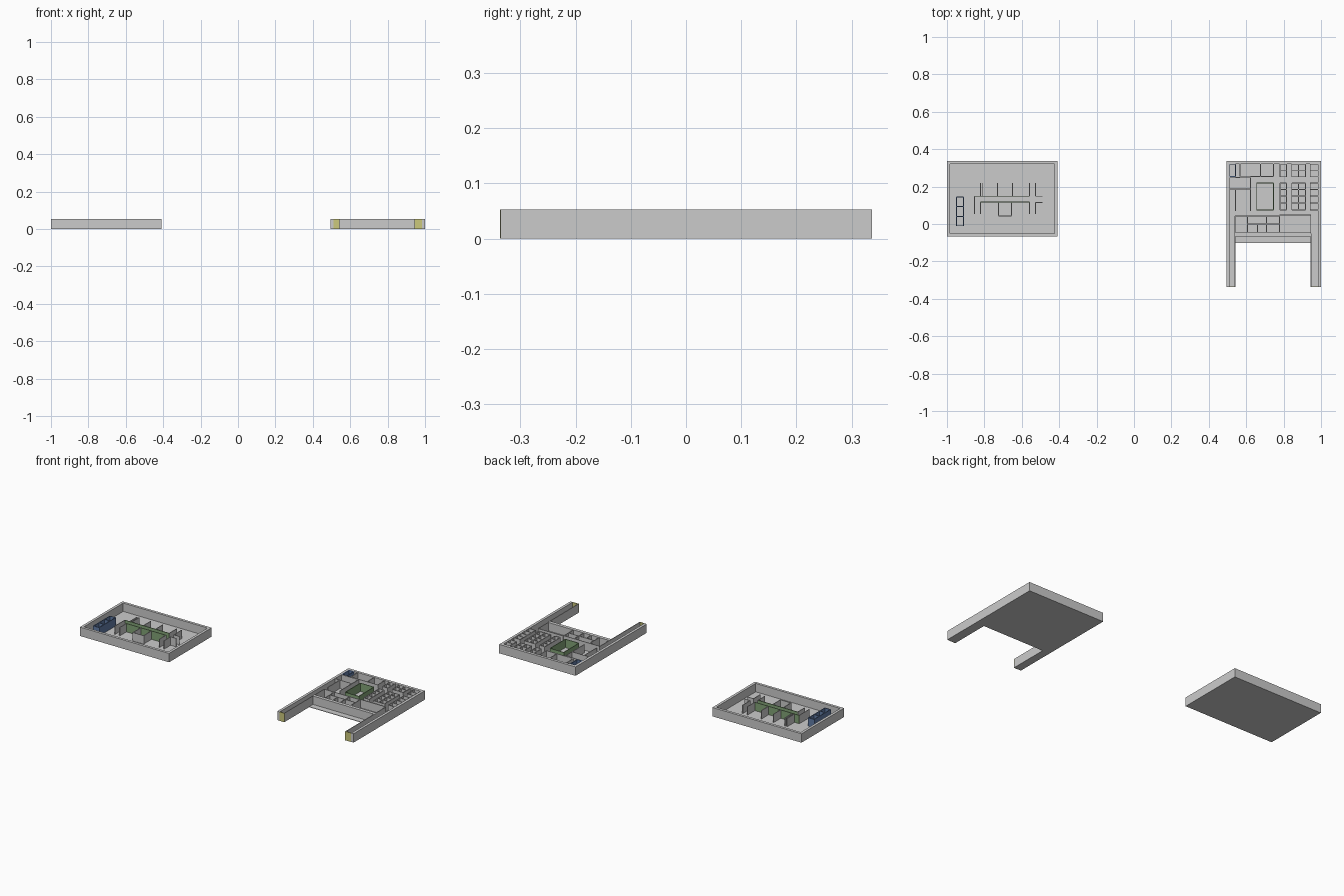
import bpy, bmesh

if "Cube" in bpy.data.objects:
    bpy.data.objects.remove(bpy.data.objects["Cube"])

H = 0.053      # wall height
F = 0.003      # floor thickness
T = 0.004      # partition thickness
W = 0.016      # outer wall thickness


def material(name, color):
    m = bpy.data.materials.new(name)
    m.diffuse_color = color
    m.use_nodes = True
    m.node_tree.nodes["Principled BSDF"].inputs["Base Color"].default_value = m.diffuse_color
    return m


green = material("green", (0.22, 0.36, 0.18, 1))
blue = material("blue", (0.12, 0.2, 0.38, 1))
yellow = material("yellow", (0.6, 0.58, 0.2, 1))


def boxes(name, items, z0, z1, mat=None):
    """One object made from boxes given as (x0, x1, y0, y1)."""
    bm = bmesh.new()
    for x0, x1, y0, y1 in items:
        for v in bmesh.ops.create_cube(bm, size=1)["verts"]:
            v.co.x = x0 if v.co.x < 0 else x1
            v.co.y = y0 if v.co.y < 0 else y1
            v.co.z = z0 if v.co.z < 0 else z1
    me = bpy.data.meshes.new(name)
    bm.to_mesh(me)
    bm.free()
    ob = bpy.data.objects.new(name, me)
    bpy.context.collection.objects.link(ob)
    if mat:
        me.materials.append(mat)
    return ob


def v(x, y0, y1):
    return (x - T / 2, x + T / 2, y0, y1)


def h(y, x0, x1):
    return (x0, x1, y - T / 2, y + T / 2)


def ring(x0, x1, y0, y1):
    return [v(x0, y0, y1), v(x1, y0, y1), h(y0, x0, x1), h(y1, x0, x1)]


def shell(x0, x1, y0, y1):
    return [(x0, x0 + W, y0, y1), (x1 - W, x1, y0, y1),
            (x0 + W, x1 - W, y0, y0 + W), (x0 + W, x1 - W, y1 - W, y1)]


# Left building
B = 0.337      # back edge
boxes("left_floor", [(-1, -0.41, -0.066, B)], 0, F)
boxes("left_outer_walls", shell(-1, -0.41, -0.066, B), F, H)
boxes("left_blue_room", ring(-0.949, -0.912, -0.01, 0.145)
      + [h(y, -0.949, -0.912) for y in (0.04, 0.093)], F, H, blue)
boxes("left_green_corridor", [h(0.148, -0.853, -0.559), h(0.118, -0.821, -0.559)], F, H, green)
walls = [v(x, 0.15, 0.219) for x in (-0.821, -0.808, -0.73, -0.65, -0.559, -0.527)]
walls += [v(x, 0.053, 0.118) for x in (-0.821, -0.559, -0.527)]
walls += [v(-0.853, 0.053, 0.148), h(0.146, -0.527, -0.489), h(0.115, -0.527, -0.489)]
walls += [v(-0.725, 0.043, 0.118), v(-0.655, 0.043, 0.118), h(0.043, -0.725, -0.655)]
boxes("left_partitions", walls, F, H)

# Right building floor and outer walls, with two arms reaching forward
L, R, A0, A1, N = 0.495, 1.0, 0.542, 0.945, -0.336
boxes("right_floor", [(L, R, -0.102, B), (L, A0, N, -0.102), (A1, R, N, -0.102)], 0, F)
boxes("right_outer_walls", [
    (L, L + W, N, B), (R - W, R, N, B), (L + W, R - W, B - W, B),
    (A0, A1, -0.066, -0.05)], F, H)
boxes("arm_inner_walls", [(A0 - T, A0, N, -0.05), (A1, A1 + T, N, -0.05)], F, H)
boxes("arm_end_doors", [(L + W, A0, N - 0.001, N + 0.003),
                        (A1, R - W, N - 0.001, N + 0.003)], 0, H, yellow)

# Right building rooms
boxes("right_blue_room", ring(0.511, 0.543, 0.254, 0.319), F, H, blue)
boxes("right_green_room", ring(0.656, 0.746, 0.075, 0.219), F, H, green)
walls = [v(x, 0.254, 0.321) for x in (0.567, 0.676, 0.746)]
walls += [h(0.254, 0.567, 0.746), h(0.249, 0.511, 0.623), h(0.187, 0.511, 0.623),
          v(0.623, 0.07, 0.249), v(0.543, 0.07, 0.187)]
walls += [v(x, -0.05, 0.043) for x in (0.54, 0.607, 0.709, 0.778)]
walls += [h(0.043, 0.54, 0.778), h(0.0, 0.607, 0.778), v(0.66, -0.05, 0.0),
          h(0.048, 0.778, A1), v(A1, -0.05, 0.048), h(-0.048, 0.54, A1)]
boxes("right_partitions", walls, F, H)

# Cell blocks: four columns of small rooms, split by a cross passage
cells = []
for rows in ((0.252, 0.287, 0.321), (0.075, 0.112, 0.15, 0.185, 0.219)):
    for x in (0.78, 0.815, 0.844, 0.88, 0.917, 0.942):
        cells.append(v(x, rows[0], rows[-1]))
    for y in rows:
        cells += [h(y, 0.78, 0.815), h(y, 0.844, 0.917), h(y, 0.942, 0.984)]
boxes("cell_walls", cells, F, H)
